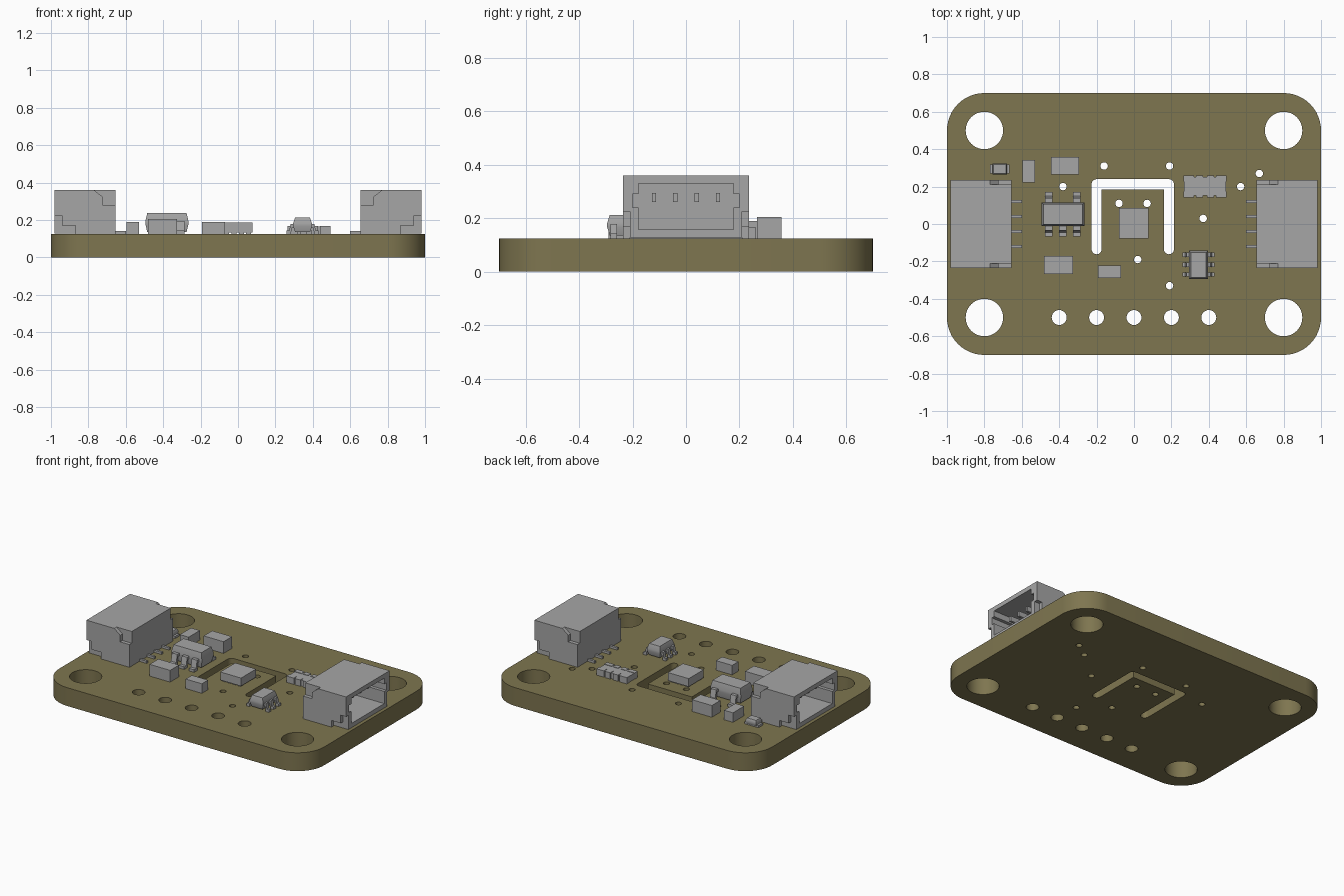
import bpy, bmesh, math
from math import pi, cos, sin

cube = bpy.data.objects.get("Cube")
if cube:
    bpy.data.objects.remove(cube, do_unlink=True)


def material(name, rgb):
    m = bpy.data.materials.new(name)
    m.use_nodes = True
    m.diffuse_color = (*rgb, 1)
    m.node_tree.nodes["Principled BSDF"].inputs["Base Color"].default_value = (*rgb, 1)
    return m


OLIVE = material("olive board", (0.21, 0.18, 0.08))
GREY = material("component grey", (0.38, 0.38, 0.38))
TOP = 0.125  # upper surface of the board


def finish(name, bm, mat):
    bmesh.ops.remove_doubles(bm, verts=bm.verts, dist=0.00001)
    bmesh.ops.recalc_face_normals(bm, faces=bm.faces)
    for f in bm.faces:
        f.smooth = True
    me = bpy.data.meshes.new(name)
    bm.to_mesh(me)
    bm.free()
    me.set_sharp_from_angle(angle=math.radians(30))
    me.materials.append(mat)
    ob = bpy.data.objects.new(name, me)
    bpy.context.scene.collection.objects.link(ob)
    return ob


def prism(name, loops, lo, hi, axis="Z", mat=GREY):
    """Extrude a filled outline (further loops are holes) along an axis."""
    cu = bpy.data.curves.new(name + " outline", "CURVE")
    cu.dimensions, cu.fill_mode, cu.extrude = "2D", "BOTH", (hi - lo) / 2
    for pts in loops:
        sp = cu.splines.new("POLY")
        sp.points.add(len(pts) - 1)
        for p, (u, v) in zip(sp.points, pts):
            p.co = (u, v, 0, 1)
        sp.use_cyclic_u = True
    tmp = bpy.data.objects.new(name + " outline", cu)
    me = bpy.data.meshes.new_from_object(tmp)
    bm = bmesh.new()
    bm.from_mesh(me)
    bpy.data.objects.remove(tmp)
    bpy.data.curves.remove(cu)
    bpy.data.meshes.remove(me)
    for vert in bm.verts:
        u, v, w = vert.co
        w += (lo + hi) / 2
        vert.co = {"X": (w, u, v), "Y": (u, w, v), "Z": (u, v, w)}[axis]
    return finish(name, bm, mat)


def rect(u0, v0, u1, v1):
    return [(u0, v0), (u1, v0), (u1, v1), (u0, v1)]


def box(name, x0, x1, y0, y1, z1, z0=TOP):
    return prism(name, [rect(x0, y0, x1, y1)], z0, z1)


def arc(cx, cy, r, a0, a1, n):
    return [(cx + r * cos(a0 + (a1 - a0) * i / n), cy + r * sin(a0 + (a1 - a0) * i / n))
            for i in range(n + 1)]


def circle(cx, cy, r, n=24):
    return arc(cx, cy, r, 0, 2 * pi, n)[:-1]


# Board with rounded corners, mounting holes, header holes, vias and a slot
outline = []
for i, (sx, sy) in enumerate([(1, 1), (-1, 1), (-1, -1), (1, -1)]):
    outline += arc(0.8 * sx, 0.5 * sy, 0.2, i * pi / 2, (i + 1) * pi / 2, 12)
holes = [circle(0.8 * sx, 0.5 * sy, 0.1, 40) for sx in (-1, 1) for sy in (-1, 1)]
holes += [circle(-0.4 + 0.2 * i, -0.5, 0.04) for i in range(5)]
vias = [(-0.16, 0.31), (0.19, 0.31), (-0.38, 0.2), (-0.08, 0.11), (0.07, 0.11),
        (0.37, 0.03), (0.57, 0.2), (0.67, 0.27), (0.02, -0.19), (0.19, -0.33)]
holes += [circle(x, y, 0.02, 16) for x, y in vias]
slot = (arc(0.187, 0.213, 0.027, 0, pi / 2, 4) + arc(-0.2, 0.213, 0.027, pi / 2, pi, 4)
        + arc(-0.2, -0.135, 0.027, pi, 2 * pi, 8) + [(-0.173, 0.184), (0.16, 0.184)]
        + arc(0.187, -0.135, 0.027, pi, 2 * pi, 8))
prism("circuit_board", [outline, *holes, slot], 0, TOP, mat=OLIVE)

# Socket connectors, open toward the short edges of the board
mouth = [(0.178, 0.157), (0.178, 0.24), (0.2, 0.24), (0.2, 0.29), (0.178, 0.29), (0.178, 0.33)]
mouth += [(-y, z) for y, z in reversed(mouth)]
cheek = [(0.655, TOP), (0.87, TOP), (0.87, 0.17), (0.94, 0.17), (0.94, 0.225), (0.98, 0.225),
         (0.98, 0.36), (0.77, 0.36), (0.725, 0.325), (0.725, 0.28), (0.655, 0.28)]
for s, side in ((1, "left"), (-1, "right")):
    def span(a, b):
        return sorted((s * a, s * b))
    prism(side + "_socket_shell", [rect(-0.21, TOP + 0.003, 0.21, 0.36), mouth], *span(0.69, 0.98), "X")
    box(side + "_socket_back", *span(0.655, 0.69), -0.21, 0.21, 0.36)
    for y0, y1 in ((-0.235, -0.21), (0.21, 0.235)):
        prism(side + "_socket_cheek", [[(s * x, z) for x, z in cheek]], y0, y1, "Y")
    for i in range(4):
        y = -0.12 + 0.08 * i
        box(side + "_socket_contact", *span(0.69, 0.9), y - 0.008, y + 0.008, 0.295, 0.26)
        box(side + "_socket_tail", *span(0.6, 0.66), y - 0.008, y + 0.008, 0.14)


def chip_body(name, x0, x1, y0, y1, z0, z1, taper):
    """Moulded package, widest at mid height."""
    bm = bmesh.new()
    zm = (z0 + z1) / 2
    rings = []
    for z, t in ((z0, taper), (zm - 0.008, 0), (zm + 0.008, 0), (z1, taper)):
        rings.append([bm.verts.new((x, y, z)) for x, y in rect(x0 + t, y0 + t, x1 - t, y1 - t)])
    for a, b in zip(rings, rings[1:]):
        for i in range(4):
            j = (i + 1) % 4
            bm.faces.new((a[i], a[j], b[j], b[i]))
    bm.faces.new(rings[0])
    bm.faces.new(rings[-1])
    return finish(name, bm, GREY)


def gull_lead(name, edge, sign, mid, width, reach, z, axis):
    """Bent lead leaving a package edge and landing on the board."""
    t = 0.018
    prof = [(-0.02, z), (reach * 0.4, z), (reach * 0.6, TOP + t), (reach, TOP + t), (reach, TOP),
            (reach * 0.35, TOP), (reach * 0.2, z - t), (-0.02, z - t)]
    prism(name, [[(edge + sign * d, h) for d, h in prof]], mid - width / 2, mid + width / 2, axis)


# Regulator with three leads in front and two behind
chip_body("regulator_body", -0.495, -0.265, -0.012, 0.116, 0.135, 0.237, 0.01)
for x in (-0.455, -0.38, -0.305):
    gull_lead("regulator_front_lead", -0.012, -1, x, 0.04, 0.055, 0.195, "X")
    if x != -0.38:
        gull_lead("regulator_back_lead", 0.116, 1, x, 0.04, 0.055, 0.195, "X")

# Level shifter with three leads on each side
chip_body("shifter_body", 0.295, 0.395, -0.295, -0.143, 0.135, 0.213, 0.01)
for y in (-0.165, -0.218, -0.27):
    gull_lead("shifter_left_lead", 0.395, 1, y, 0.024, 0.035, 0.178, "Y")
    gull_lead("shifter_right_lead", 0.295, -1, y, 0.024, 0.035, 0.178, "Y")

# Plain block capacitors and resistors
box("back_capacitor", -0.445, -0.295, 0.265, 0.357, 0.205)
box("front_capacitor", -0.48, -0.325, -0.268, -0.172, 0.205)
box("back_resistor", -0.595, -0.528, 0.222, 0.343, 0.19)
box("front_resistor", -0.192, -0.07, -0.29, -0.223, 0.19)

# Sensor on small pads
box("sensor_body", -0.08, 0.077, -0.077, 0.085, 0.187, TOP + 0.007)
for i in range(4):
    x = -0.06 + 0.039 * i
    for y in (-0.07, 0.05):
        box("sensor_pad", x - 0.013, x + 0.013, y, y + 0.028, TOP + 0.007)

# Resistor array with stepped terminals
box("array_body", 0.268, 0.492, 0.152, 0.25, 0.165)
for i in range(4):
    x = 0.293 + 0.058 * i
    w = 0.028 if i in (0, 3) else 0.019
    for y0, y1 in ((0.143, 0.175), (0.227, 0.26)):
        box("array_terminal", x - w, x + w, y0, y1, 0.168)

# Indicator lamp with two end terminals
chip_body("lamp_body", -0.757, -0.678, 0.264, 0.324, TOP + 0.005, 0.17, 0.006)
box("lamp_base", -0.77, -0.665, 0.27, 0.318, 0.14)
